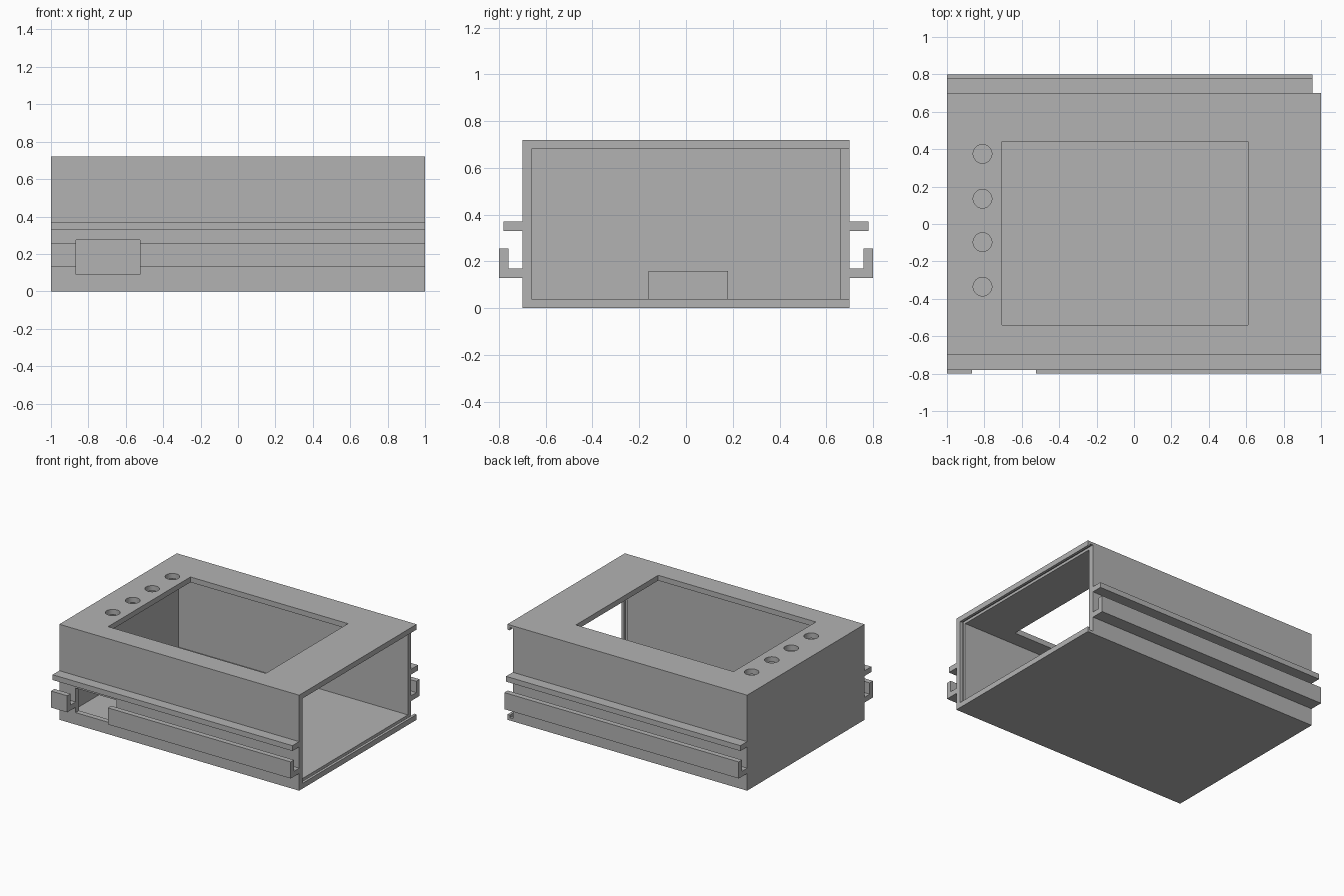
import bpy
import bmesh
from mathutils import Vector

if "Cube" in bpy.data.objects:
    bpy.data.objects.remove(bpy.data.objects["Cube"], do_unlink=True)

grey = bpy.data.materials.new("plain grey")
grey.use_nodes = True
colour = (0.45, 0.45, 0.45, 1)
grey.diffuse_color = colour
grey.node_tree.nodes["Principled BSDF"].inputs["Base Color"].default_value = colour


def finish(name, bm):
    bmesh.ops.recalc_face_normals(bm, faces=bm.faces)
    mesh = bpy.data.meshes.new(name)
    bm.to_mesh(mesh)
    bm.free()
    mesh.materials.append(grey)
    obj = bpy.data.objects.new(name, mesh)
    bpy.context.collection.objects.link(obj)
    return obj


def box(name, low, high):
    bm = bmesh.new()
    bmesh.ops.create_cube(bm, size=1)
    low, high = Vector(low), Vector(high)
    for v in bm.verts:
        v.co = (low + high) / 2 + v.co * (high - low)
    return finish(name, bm)


def cylinder(name, x, y, z, radius, depth):
    bm = bmesh.new()
    bmesh.ops.create_cone(bm, cap_ends=True, segments=40, radius1=radius,
                          radius2=radius, depth=depth)
    bmesh.ops.translate(bm, verts=bm.verts, vec=(x, y, z))
    return finish(name, bm)


def rail(name, profile, x0, x1, side):
    # Extrude a (y, z) profile along x
    bm = bmesh.new()
    face = bm.faces.new([bm.verts.new((x0, side * y, z)) for y, z in profile])
    ext = bmesh.ops.extrude_face_region(bm, geom=[face])["geom"]
    bmesh.ops.translate(bm, vec=(x1 - x0, 0, 0),
                        verts=[g for g in ext if isinstance(g, bmesh.types.BMVert)])
    return finish(name, bm)


def cut(obj, cutter, remove=True):
    mod = obj.modifiers.new("cut", 'BOOLEAN')
    mod.operation = 'DIFFERENCE'
    mod.solver = 'EXACT'
    mod.object = cutter
    bpy.context.view_layer.objects.active = obj
    bpy.ops.object.modifier_apply(modifier=mod.name)
    if remove:
        bpy.data.objects.remove(cutter, do_unlink=True)


W, H, T = 0.7, 0.72, 0.04      # half depth, height, wall thickness
GROOVE = 0.955                 # where the sliding-panel slot begins

# Case: hollow shell, open at the +x end
case = box("case", (-1, -W, 0), (1, W, H))
cut(case, box("cavity", (T - 1, T - W, T), (1.1, W - T, H - T)))
cut(case, box("back_end_gap", (GROOVE, 0.5, T), (1.1, 0.9, H - T)))
# Slot for a sliding panel around the open end
cut(case, box("panel_slot", (GROOVE, -W + T / 2, T / 2), (0.98, 0.9, H - T / 2)))

# Screen opening and button holes in the top
cut(case, box("screen_opening", (-0.705, -0.54, 0.6), (0.61, 0.44, 0.8)))
for y in (0.375, 0.135, -0.097, -0.335):
    cut(case, cylinder("button_hole", -0.81, y, H, 0.05, 0.2))

# Rails on both long sides
upper = [(0.69, 0.33), (0.78, 0.33), (0.78, 0.37), (0.69, 0.37)]
lower = [(0.69, 0.13), (0.80, 0.13), (0.80, 0.255), (0.76, 0.255),
         (0.76, 0.17), (0.69, 0.17)]
for label, side, end in (("front", -1, 1.0), ("back", 1, GROOVE)):
    rail(label + "_upper_rail", upper, -1, end, side)
    low_rail = rail(label + "_lower_rail", lower, -1, end, side)
    if side < 0:
        # Port opening through the front wall and its lower rail
        port = box("port_opening", (-0.865, -0.9, 0.09), (-0.525, -0.6, 0.275))
        cut(low_rail, port, remove=False)
        cut(case, port)

# Low stop block on the inside of the closed end
box("inner_stop", (-0.97, -0.16, T - 0.01), (-0.92, 0.18, 0.16))
